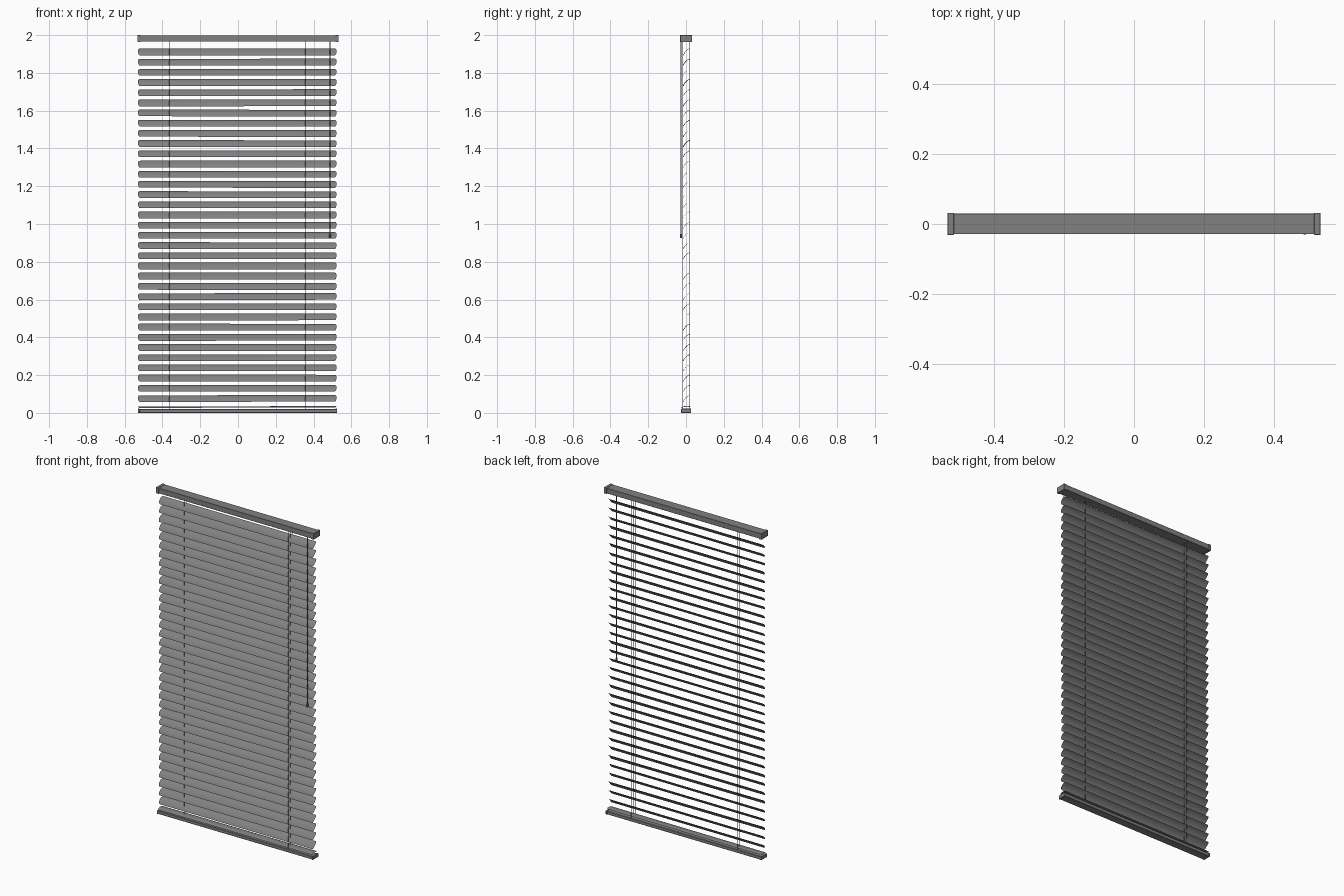
import bpy, bmesh, math, random
from mathutils import Vector

random.seed(4)
if "Cube" in bpy.data.objects:
    bpy.data.objects.remove(bpy.data.objects["Cube"])


def material(name, value):
    mat = bpy.data.materials.new(name)
    mat.use_nodes = True
    colour = (value, value, value, 1)
    mat.diffuse_color = colour
    mat.node_tree.nodes["Principled BSDF"].inputs["Base Color"].default_value = colour
    return mat


GREY = material("mid grey", 0.22)


def add_object(name, mesh, location=(0, 0, 0)):
    obj = bpy.data.objects.new(name, mesh)
    obj.location = location
    bpy.context.collection.objects.link(obj)
    return obj


def finish(bm, name):
    bmesh.ops.recalc_face_normals(bm, faces=bm.faces)
    mesh = bpy.data.meshes.new(name)
    bm.to_mesh(mesh)
    bm.free()
    mesh.materials.append(GREY)
    mesh.shade_smooth()
    mesh.set_sharp_from_angle(angle=math.radians(30))
    return mesh


def box(name, low, high, bevel=0.0):
    low, high = Vector(low), Vector(high)
    bm = bmesh.new()
    bmesh.ops.create_cube(bm, size=1)
    bmesh.ops.scale(bm, vec=high - low, verts=bm.verts)
    if bevel:
        bmesh.ops.bevel(bm, geom=bm.edges[:], offset=bevel, segments=1, affect='EDGES')
    return add_object(name, finish(bm, name), (low + high) / 2)


def rod(name, x, y, bottom, top, radius, sides=8):
    bm = bmesh.new()
    bmesh.ops.create_cone(bm, cap_ends=True, segments=sides, radius1=radius,
                          radius2=radius, depth=top - bottom)
    return add_object(name, finish(bm, name), (x, y, (bottom + top) / 2))


def slat_mesh(width=0.05, rise=0.005, rows=8):
    """Arched strip with rounded end corners."""
    bm = bmesh.new()
    lines = []
    for i in range(rows + 1):
        t = 2 * i / rows - 1
        half = 0.525 - 0.007 * abs(t) ** 4
        z = rise * (1 - t * t) - rise / 2
        lines.append([bm.verts.new((s * half, t * width / 2, z)) for s in (-1, 1)])
    for a, b in zip(lines, lines[1:]):
        bm.faces.new((a[0], a[1], b[1], b[0]))
    bmesh.ops.solidify(bm, geom=bm.faces[:], thickness=0.0018)
    return finish(bm, "slat")


# Head rail with end caps
box("head_rail", (-0.525, -0.029, 1.966), (0.525, 0.03, 1.998), 0.001)
for side, x in (("right", -0.533), ("left", 0.515)):
    box(side + "_end_cap", (x, -0.031, 1.963), (x + 0.018, 0.032, 2.0), 0.001)

# Bottom rail with end caps
box("bottom_rail", (-0.522, -0.024, 0), (0.517, 0.025, 0.02), 0.002)
for side, x in (("right", -0.53), ("left", 0.515)):
    box(side + "_bottom_cap", (x, -0.026, 0), (x + 0.01, 0.027, 0.022), 0.001)

# Tilted slats, each hanging very slightly askew
SLATS, TOP, BOTTOM = 35, 1.913, 0.078
mesh = slat_mesh()
heights = [BOTTOM + (TOP - BOTTOM) * i / (SLATS - 1) for i in range(SLATS)]
for i, z in enumerate(heights):
    slat = add_object(f"slat_{i + 1}", mesh, (-0.004, 0.001, z))
    slat.rotation_euler = (math.radians(45 + random.uniform(-2, 2)),
                           random.uniform(-0.002, 0.002),
                           random.uniform(-0.004, 0.004))

# Last slat resting on the bottom rail
resting = add_object("resting_slat", mesh, (-0.004, 0.0, 0.032))
resting.rotation_euler = (math.radians(4), -0.003, 0)

# Ladder cords in front and behind, lift cord through the slats
for side, x in (("right", -0.365), ("left", 0.355)):
    for place, y in (("front", -0.02), ("middle", 0.0), ("back", 0.021)):
        rod(f"{side}_{place}_cord", x, y, 0.018, 1.968, 0.0012, 6)

# Tilt wand with its grip
rod("tilt_wand", 0.488, -0.026, 0.94, 1.968, 0.0025)
rod("wand_grip", 0.488, -0.026, 0.926, 0.946, 0.005)
